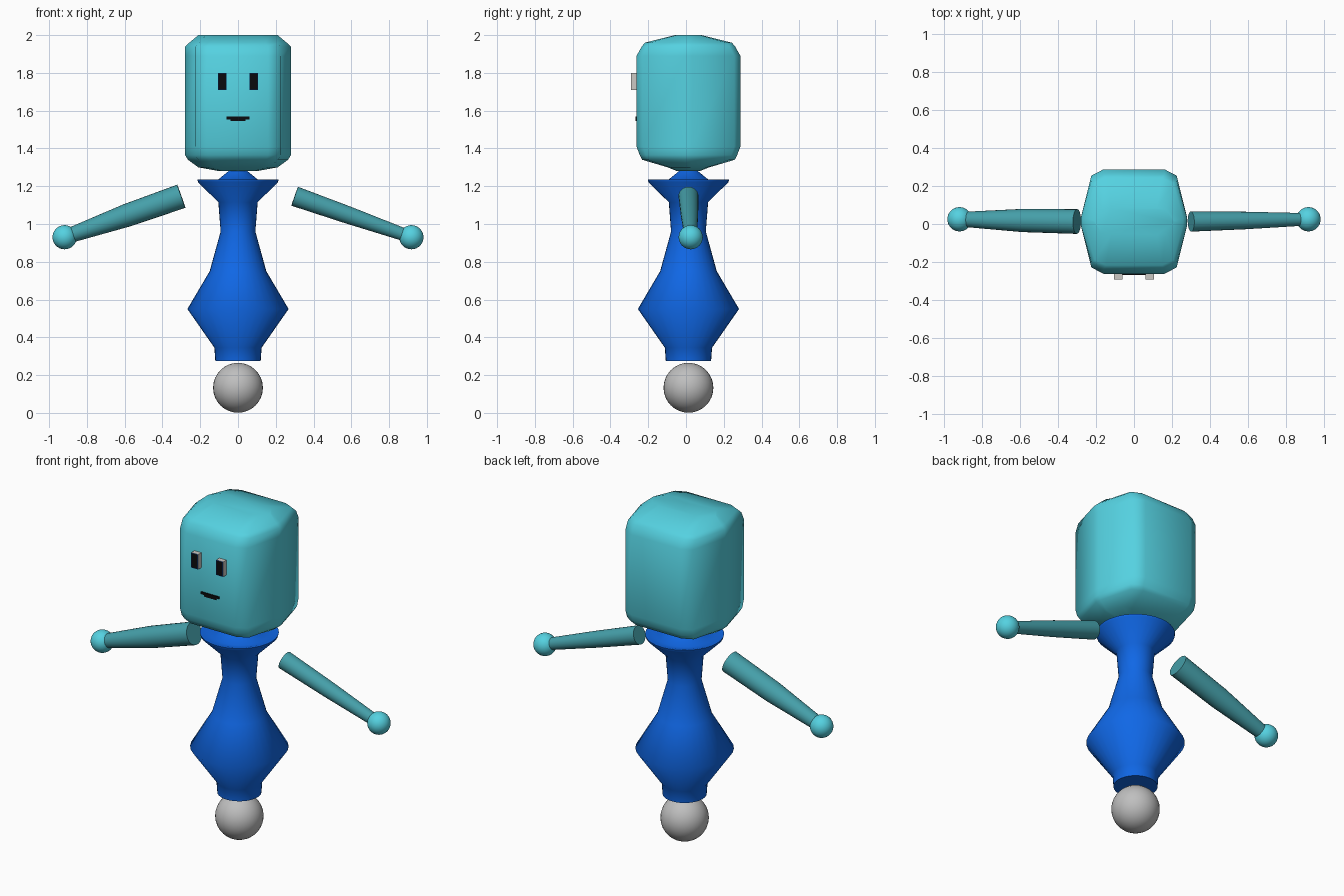
import bpy, bmesh, math
from mathutils import Vector

if "Cube" in bpy.data.objects:
    bpy.data.objects.remove(bpy.data.objects["Cube"], do_unlink=True)


def material(name, rgb):
    m = bpy.data.materials.new(name)
    m.use_nodes = True
    m.diffuse_color = (*rgb, 1)
    m.node_tree.nodes["Principled BSDF"].inputs["Base Color"].default_value = (*rgb, 1)
    return m


TEAL = material("light teal", (0.09, 0.64, 0.75))
ARM = material("dull teal", (0.06, 0.35, 0.40))
BLUE = material("royal blue", (0.005, 0.136, 0.79))
GREY = material("grey", (0.52, 0.52, 0.52))
WHITE = material("off white", (0.6, 0.58, 0.55))
BLACK = material("black", (0.003, 0.003, 0.004))


def finish(bm, name, mats, angle=None):
    bmesh.ops.recalc_face_normals(bm, faces=bm.faces)
    mesh = bpy.data.meshes.new(name)
    bm.to_mesh(mesh)
    bm.free()
    for m in mats:
        mesh.materials.append(m)
    ob = bpy.data.objects.new(name, mesh)
    bpy.context.collection.objects.link(ob)
    if angle:
        bpy.ops.object.select_all(action="DESELECT")
        ob.select_set(True)
        bpy.context.view_layer.objects.active = ob
        bpy.ops.object.shade_smooth_by_angle(angle=math.radians(angle))
    return ob


def loft(name, rings, mat, angle):
    """Skin a stack of closed rings and cap both ends."""
    bm = bmesh.new()
    loops = [[bm.verts.new(p) for p in ring] for ring in rings]
    n = len(loops[0])
    for a, b in zip(loops, loops[1:]):
        for i in range(n):
            j = (i + 1) % n
            bm.faces.new((a[i], a[j], b[j], b[i]))
    bm.faces.new(loops[0])
    bm.faces.new(loops[-1])
    return finish(bm, name, [mat], angle)


def lathe(name, profile, mat, sides=32, angle=75):
    turns = [math.tau * i / sides for i in range(sides)]
    rings = [[(r * math.cos(t), r * math.sin(t), z) for t in turns] for r, z in profile]
    return loft(name, rings, mat, angle)


def ball(name, center, radius, mat):
    bm = bmesh.new()
    bmesh.ops.create_uvsphere(bm, u_segments=32, v_segments=16, radius=radius)
    finish(bm, name, [mat], 60).location = center


def box(name, center, size, mats, border=0):
    bm = bmesh.new()
    bmesh.ops.create_cube(bm, size=1)
    for v in bm.verts:
        v.co = Vector(center) + Vector(c * s for c, s in zip(v.co, size))
    bm.normal_update()
    front = min(bm.faces, key=lambda f: f.calc_center_median().y)
    if border:
        front.material_index = 1
        bmesh.ops.inset_region(bm, faces=[front], thickness=border)
        front.material_index = 2
    return finish(bm, name, mats)


# Base ball and turned body with a dished collar and neck cone
CY = 0.013
ball("base_ball", (0, CY, 0.133), 0.132, GREY)
body = lathe("body", [(0.12, 0.275), (0.125, 0.345), (0.268, 0.55), (0.15, 0.75),
                      (0.092, 0.96), (0.104, 1.115), (0.212, 1.222), (0.215, 1.235),
                      (0.2, 1.235), (0.13, 1.215), (0.05, 1.28), (0.02, 1.3)], BLUE)
body.location.y = CY

# Head: rounded footprint scaled level by level
quarter = [(1, 0.07), (0.8, 0.88), (0.57, 1)]
half = quarter + [(-x, y) for x, y in reversed(quarter)]
footprint = half + [(-x, -y) for x, y in half]
levels = [(1.28, 0.1, 0.06), (1.3, 0.21, 0.11), (1.34, 0.265, 0.245), (1.365, 0.28, 0.258),
          (1.41, 0.28, 0.275), (1.89, 0.28, 0.275), (1.94, 0.28, 0.247),
          (1.96, 0.258, 0.23), (2.0, 0.21, 0.07)]
loft("head", [[(x * sx, CY + y * sy, z) for x, y in footprint] for z, sx, sy in levels],
     TEAL, 75)

# Face
for side, x in (("right", -0.083), ("left", 0.083)):
    box(side + "_eye", (x, -0.272, 1.755), (0.046, 0.04, 0.09), [WHITE, BLUE, BLACK], 0.004)
box("mouth", (0, -0.263, 1.561), (0.12, 0.009, 0.014), [BLACK])
box("mouth_lower", (0, -0.263, 1.55), (0.08, 0.009, 0.012), [BLACK])

# Arms: tapered tubes from shoulder to wrist, each with a ball hand
for side, sx, radii in (("right", -1, (0.065, 0.061, 0.041)), ("left", 1, (0.053, 0.046, 0.034))):
    start, end = Vector((sx * 0.3, 0.013, 1.147)), Vector((sx * 0.875, 0.024, 0.945))
    axis = end - start
    arm = lathe(side + "_arm", [(r, axis.length * t) for r, t in zip(radii, (0, 0.5, 1))],
                ARM, 24, 50)
    arm.location = start
    arm.rotation_euler = axis.to_track_quat("Z", "Y").to_euler()
    ball(side + "_hand", (sx * 0.918, 0.025, 0.93), 0.064, TEAL)
